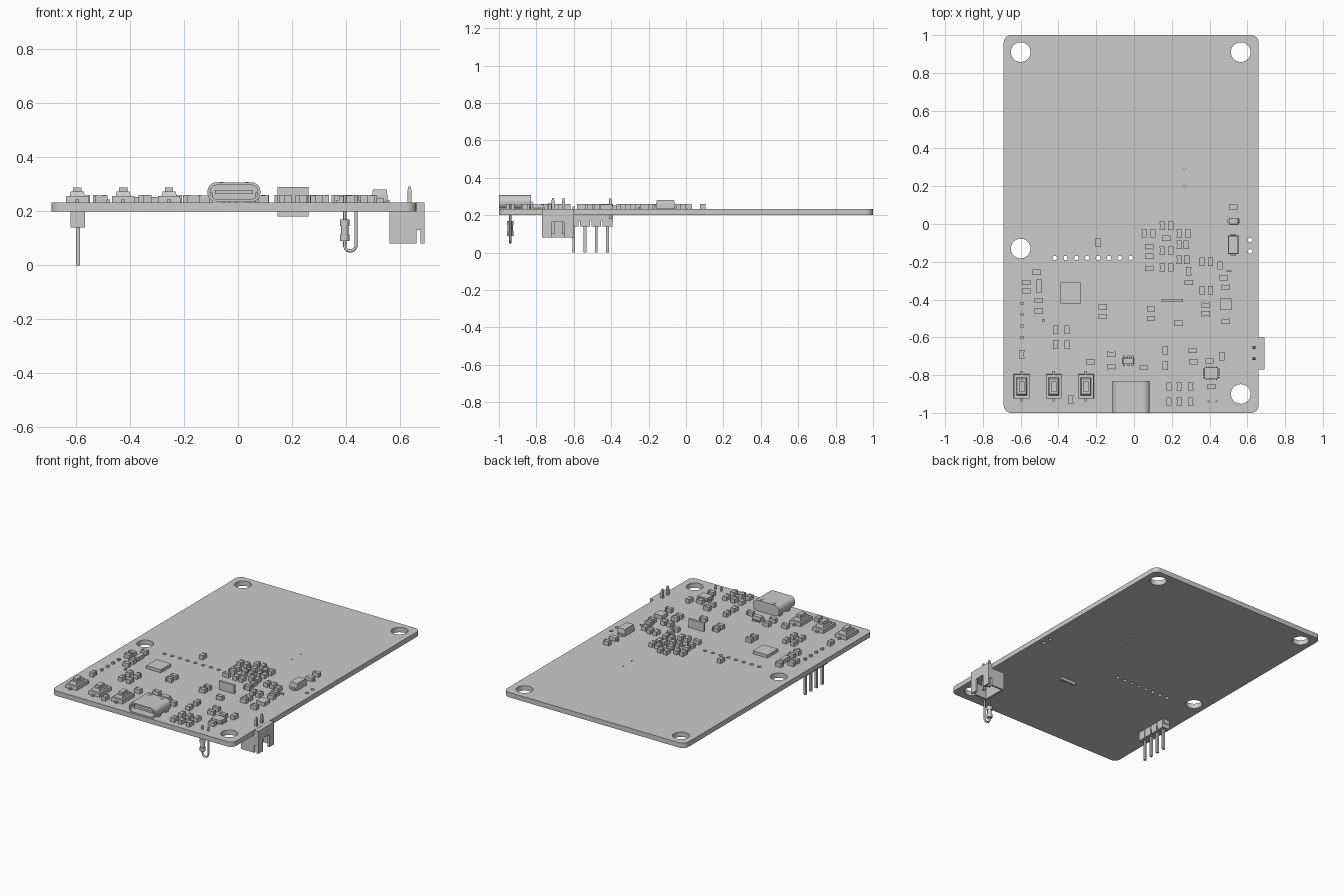
import bpy, bmesh, math
from math import cos, sin, pi
from mathutils import Matrix, Vector

if "Cube" in bpy.data.objects:
    bpy.data.objects.remove(bpy.data.objects["Cube"])

grey = bpy.data.materials.new("plain_grey")
grey.use_nodes = True
grey.diffuse_color = (0.6, 0.6, 0.6, 1)
grey.node_tree.nodes["Principled BSDF"].inputs["Base Color"].default_value = grey.diffuse_color

BOTTOM, TOP = 0.2, 0.233


def add_object(name, data, loc=(0, 0, 0), turn=0):
    ob = bpy.data.objects.new(name, data)
    ob.location = loc
    ob.rotation_euler.z = turn
    if not data.materials:
        data.materials.append(grey)
    bpy.context.collection.objects.link(ob)
    return ob


def finish(bm, name):
    bmesh.ops.recalc_face_normals(bm, faces=bm.faces)
    me = bpy.data.meshes.new(name)
    bm.to_mesh(me)
    bm.free()
    return me


def box(bm, x, y, z, sx, sy, sz):
    """Box centred on x, y with its base at z."""
    m = Matrix.Translation((x, y, z + sz / 2)) @ Matrix.Diagonal((sx, sy, sz, 1))
    bmesh.ops.create_cube(bm, size=1, matrix=m)


def frustum(bm, x, y, z, sx, sy, sz, k):
    """Box whose top is narrowed by the factor k."""
    before = set(bm.verts)
    box(bm, x, y, z, sx, sy, sz)
    for v in set(bm.verts) - before:
        if v.co.z > z + sz / 2:
            v.co.x = x + (v.co.x - x) * k
            v.co.y = y + (v.co.y - y) * k


def rod(bm, x, y, z0, z1, r, tip=None, sides=16):
    bmesh.ops.create_cone(bm, cap_ends=True, segments=sides, radius1=r,
                          radius2=r if tip is None else tip, depth=z1 - z0,
                          matrix=Matrix.Translation((x, y, (z0 + z1) / 2)))


def rounded(x0, x1, y0, y1, r, n=6):
    """Outline of a rounded rectangle."""
    pts = []
    corners = [(x1 - r, y1 - r), (x0 + r, y1 - r), (x0 + r, y0 + r), (x1 - r, y0 + r)]
    for q, (cx, cy) in enumerate(corners):
        for i in range(n + 1):
            a = (q + i / n) * pi / 2
            pts.append((cx + r * cos(a), cy + r * sin(a)))
    return pts


def circle(x, y, r, n):
    return [(x + r * cos(2 * pi * i / n), y + r * sin(2 * pi * i / n)) for i in range(n)]


# Board: filled outline with mounting holes and a row of solder holes
curve = bpy.data.curves.new("circuit_board", "CURVE")
curve.dimensions = "2D"
curve.fill_mode = "BOTH"
curve.extrude = (TOP - BOTTOM) / 2
loops = [rounded(-0.69, 0.66, -1, 1, 0.04)]
loops += [circle(x, y, 0.052, 40) for x, y in
          [(-0.6, 0.91), (0.565, 0.91), (-0.6, -0.13), (0.565, -0.9)]]
loops += [circle(-0.42 + 0.0575 * i, -0.18, 0.012, 16) for i in range(8)]
loops += [circle(0.615, y, 0.012, 16) for y in (-0.085, -0.145)]
loops += [circle(0.265, y, 0.005, 10) for y in (0.29, 0.2)]
for pts in loops:
    s = curve.splines.new("POLY")
    s.points.add(len(pts) - 1)
    for p, (x, y) in zip(s.points, pts):
        p.co = (x, y, 0, 1)
    s.use_cyclic_u = True
board = add_object("circuit_board", curve, (0, 0, (TOP + BOTTOM) / 2))
bpy.context.view_layer.objects.active = board
board.select_set(True)
bpy.ops.object.convert(target="MESH")
board.select_set(False)

# Small two-terminal chips, shared mesh
bm = bmesh.new()
box(bm, 0, 0, 0, 0.03, 0.026, 0.026)
for s in (-1, 1):
    box(bm, s * 0.0175, 0, 0, 0.009, 0.028, 0.028)
chip = finish(bm, "chip")
across = [(0.08, -0.12), (0.08, -0.17), (0.08, -0.235), (0.17, -0.075), (-0.515, -0.255),
          (-0.57, -0.31), (-0.57, -0.355), (-0.505, -0.405), (-0.505, -0.46), (-0.165, -0.44),
          (-0.165, -0.49), (0.09, -0.45), (0.09, -0.5), (0.235, -0.525), (0.29, -0.31),
          (0.475, -0.285), (0.485, -0.335), (0.38, -0.43), (0.38, -0.475), (0.485, -0.515),
          (0.31, -0.67), (0.315, -0.73), (-0.12, -0.69), (-0.12, -0.755), (-0.23, -0.73),
          (0.05, -0.76), (0.41, -0.86), (0.4, -0.725), (0.525, 0.09)]
along = [(0.055, -0.05), (0.1, -0.05), (0.24, -0.05), (0.285, -0.05), (0.24, -0.11),
         (0.275, -0.11), (0.24, -0.19), (0.28, -0.19), (0.29, -0.25), (0.455, -0.22),
         (-0.19, -0.1), (-0.595, -0.69), (0.165, -0.67), (0.165, -0.75), (0.465, -0.7),
         (-0.335, -0.93)]
along += [(x, y) for x in (0.15, 0.195) for y in (-0.01, -0.14, -0.23)]
along += [(x, y) for x in (0.36, 0.405) for y in (-0.2, -0.35)]
along += [(x, y) for x in (-0.415, -0.355) for y in (-0.56, -0.64)]
along += [(x, y) for x in (0.185, 0.24, 0.3) for y in (-0.86, -0.94)]
for x, y in across:
    add_object("chip_across", chip, (x, y, TOP))
for x, y in along:
    add_object("chip_along", chip, (x, y, TOP), pi / 2)

# Plain packages: name, x, y, base, width, length, height
for name, *dims in [("main_processor", -0.335, -0.365, TOP, 0.11, 0.11, 0.02),
                    ("long_chip", -0.503, -0.33, TOP, 0.03, 0.07, 0.026),
                    ("square_package", 0.485, -0.425, TOP, 0.06, 0.062, 0.025),
                    ("upright_plate", 0.203, -0.405, 0.18, 0.115, 0.015, 0.11),
                    ("tiny_part", -0.48, -0.51, TOP, 0.012, 0.015, 0.01),
                    ("thin_part", 0.503, -0.25, TOP, 0.025, 0.008, 0.01)]:
    bm = bmesh.new()
    box(bm, *dims)
    add_object(name, finish(bm, name))

# Diodes with end tabs
for name, x, y, sx, sy, h, turn in [("large_diode", 0.525, -0.11, 0.1, 0.056, 0.048, pi / 2),
                                    ("small_diode", 0.527, 0.015, 0.05, 0.034, 0.026, 0)]:
    bm = bmesh.new()
    box(bm, 0, 0, 0.003, sx, sy, h / 2)
    frustum(bm, 0, 0, 0.003 + h / 2, sx, sy, h / 2 - 0.003, 0.92)
    box(bm, 0, 0, 0, sx + 0.016, sy / 2, h / 3)
    add_object(name, finish(bm, name), (x, y, TOP), turn)

# Integrated circuits with legs
bm = bmesh.new()
frustum(bm, 0, 0, 0.004, 0.062, 0.034, 0.026, 0.92)
for i in (-1, 0, 1):
    box(bm, i * 0.022, 0, 0, 0.01, 0.056, 0.01)
add_object("six_leg_circuit", finish(bm, "six_leg_circuit"), (-0.03, -0.725, TOP))
bm = bmesh.new()
box(bm, 0, 0, 0, 0.072, 0.06, 0.024)
for i in range(5):
    d = (i - 2) * 0.013
    box(bm, d, 0, 0, 0.006, 0.07, 0.008)
    box(bm, 0, d * 0.85, 0, 0.09, 0.006, 0.008)
add_object("quad_circuit", finish(bm, "quad_circuit"), (0.41, -0.79, TOP))

# Push buttons
bm = bmesh.new()
frustum(bm, 0, 0, 0, 0.084, 0.13, 0.024, 0.97)
frustum(bm, 0, 0, 0.024, 0.056, 0.094, 0.016, 0.85)
box(bm, 0, 0, 0.04, 0.03, 0.052, 0.016)
box(bm, 0, 0, 0, 0.014, 0.162, 0.01)
button = finish(bm, "push_button")
for x in (-0.595, -0.425, -0.255):
    add_object("push_button", button, (x, -0.86, TOP))

# Charging socket: hollow shell with a tongue
bm = bmesh.new()
outer = rounded(-0.113, 0.083, 0.235, 0.307, 0.033)
inner = rounded(-0.103, 0.073, 0.245, 0.297, 0.025)
rings = [[bm.verts.new((x, y, z)) for x, z in pts]
         for pts, y in [(outer, -0.83), (outer, -1), (inner, -1), (inner, -0.87)]]
for a, b in zip(rings, rings[1:]):
    for i in range(len(a)):
        j = (i + 1) % len(a)
        bm.faces.new((a[i], a[j], b[j], b[i]))
for end in (rings[0], rings[-1]):
    bm.faces.new(end)
box(bm, -0.015, -0.925, 0.264, 0.14, 0.12, 0.015)
for x in (-0.1, 0.07):
    for y in (-0.94, -0.86):
        box(bm, x, y, BOTTOM + 0.01, 0.012, 0.03, 0.06)
for x in (-0.062, 0.032):
    box(bm, x, -0.85, 0.304, 0.014, 0.02, 0.005)
add_object("charging_socket", finish(bm, "charging_socket"))

# Pin header under the board
bm = bmesh.new()
for i in range(4):
    y = -0.6 + 0.06 * i
    box(bm, 0, y, 0.14, 0.054, 0.052, BOTTOM - 0.14)
    box(bm, 0, y, 0.17, 0.044, 0.06, BOTTOM - 0.17)
    box(bm, 0, y, 0.006, 0.015, 0.015, 0.24)
    frustum(bm, 0, y, 0.006, 0.015, 0.015, -0.006, 1)
add_object("pin_header", finish(bm, "pin_header"), (-0.593, 0, 0))

# Cable connector: block on the board edge, walls open at the bottom, two pins
bm = bmesh.new()
base, low = 0.165, 0.08
box(bm, 0.625, -0.685, base, 0.13, 0.17, 0.232 - base)
box(bm, 0.567, -0.685, low, 0.014, 0.17, base - low)
for s in (-1, 1):
    y = -0.685 + s * 0.079
    box(bm, 0.61, y, low, 0.1, 0.012, base - low)
    box(bm, 0.668, y, 0.13, 0.016, 0.012, base - 0.13)
    box(bm, 0.683, -0.685 + s * 0.06, low, 0.014, 0.05, base - low)
    pin = -0.683 + s * 0.028
    box(bm, 0.635, pin, 0.1, 0.016, 0.016, 0.175)
    frustum(bm, 0.635, pin, 0.275, 0.016, 0.016, 0.017, 0.5)
add_object("cable_connector", finish(bm, "cable_connector"))

# Upright resistor with a looped wire
bm = bmesh.new()
rod(bm, 0.395, -0.94, 0.1, 0.16, 0.014)
for z0, z1 in ((0.09, 0.115), (0.145, 0.17)):
    rod(bm, 0.395, -0.94, z0, z1, 0.018)
me = finish(bm, "hanging_resistor")
for p in me.polygons:
    p.use_smooth = abs(p.normal.z) < 0.5
add_object("hanging_resistor", me)
wire = bpy.data.curves.new("resistor_wire", "CURVE")
wire.dimensions = "3D"
wire.bevel_depth = 0.006
wire.bevel_resolution = 2
wire.use_fill_caps = True
path = [Vector((0.395, -0.94, 0.26))]
path += [Vector((0.416 - 0.021 * cos(pi * i / 10), -0.94, 0.074 - 0.021 * sin(pi * i / 10)))
         for i in range(11)]
path.append(Vector((0.437, -0.94, 0.26)))
s = wire.splines.new("POLY")
s.points.add(len(path) - 1)
for p, co in zip(s.points, path):
    p.co = (*co, 1)
ob = add_object("resistor_wire", wire)
bpy.context.view_layer.objects.active = ob
ob.select_set(True)
bpy.ops.object.convert(target="MESH")
ob.select_set(False)
